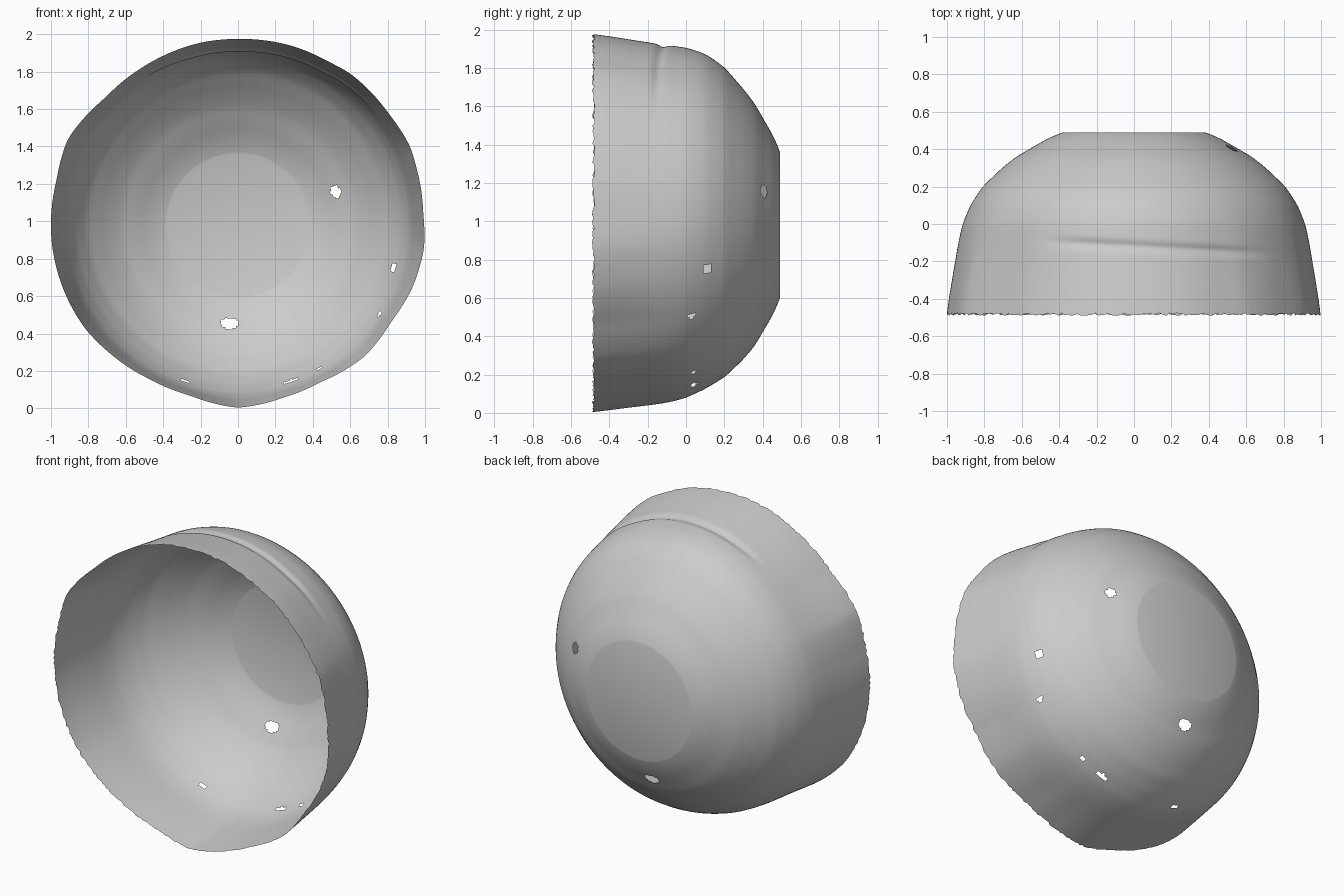
import bpy, bmesh, math, random
from mathutils import Vector

if "Cube" in bpy.data.objects:
    bpy.data.objects.remove(bpy.data.objects["Cube"])

random.seed(4)
CZ = 0.98      # height of the bowl axis (axis runs along y)
N = 360        # segments around
M = 110        # rings from rim to flat base

# wall profile: (y, radius), rim to base
PROFILE = [(-0.48, 0.99), (-0.4, 0.98), (-0.3, 0.965), (-0.2, 0.95), (-0.1, 0.935),
           (0.0, 0.915), (0.1, 0.875), (0.2, 0.81), (0.3, 0.705), (0.36, 0.63),
           (0.4, 0.56), (0.45, 0.475), (0.48, 0.41), (0.49, 0.38)]

# irregular rim outline: (x, z)
RIM = [(0.99, 1.04), (0.95, 1.30), (0.92, 1.40), (0.81, 1.57), (0.6, 1.79), (0.49, 1.85),
       (0.28, 1.94), (0, 1.975), (-0.2, 1.955), (-0.5, 1.83), (-0.71, 1.66), (-0.91, 1.44),
       (-0.97, 1.22), (-1, 1.01), (-0.995, 0.88), (-0.935, 0.64), (-0.82, 0.43),
       (-0.68, 0.29), (-0.47, 0.155), (-0.26, 0.07), (0, 0.003), (0.25, 0.06),
       (0.44, 0.14), (0.68, 0.28), (0.82, 0.465), (0.93, 0.64), (0.995, 0.86)]

# holes in the wall: (x, z, y, half size around, half size along)
HOLES = [(0.53, 1.16, 0.42, 0.042, 0.034), (-0.045, 0.45, 0.425, 0.05, 0.034),
         (0.285, 0.14, 0.04, 0.035, 0.016), (-0.28, 0.14, 0.04, 0.024, 0.013),
         (0.44, 0.21, 0.04, 0.016, 0.012), (0.825, 0.75, 0.11, 0.026, 0.022),
         (0.75, 0.51, 0.03, 0.014, 0.018)]


def smooth(t):
    t = max(0.0, min(1.0, t))
    return t * t * (3 - 2 * t)


def interp(table, x):
    for (a, u), (b, v) in zip(table, table[1:]):
        if x <= b:
            return u + (v - u) * (x - a) / (b - a)
    return table[-1][1]


rim = sorted((math.atan2(z - CZ, x) % (2 * math.pi), math.hypot(x, z - CZ)) for x, z in RIM)
rim = [(rim[-1][0] - 2 * math.pi, rim[-1][1])] + rim + [(rim[0][0] + 2 * math.pi, rim[0][1])]
rim_r = [interp(rim, 2 * math.pi * i / N) for i in range(N)]
for _ in range(4):     # soften the outline corners
    rim_r = [(rim_r[i - 1] + 2 * rim_r[i] + rim_r[(i + 1) % N]) / 4 for i in range(N)]

# evenly spaced rings along the profile
length = [0.0]
for (a, u), (b, v) in zip(PROFILE, PROFILE[1:]):
    length.append(length[-1] + math.hypot(b - a, v - u))
rings = []
for j in range(M + 1):
    s = length[-1] * j / M
    rings.append([interp([(l, p[k]) for l, p in zip(length, PROFILE)], s) for k in (0, 1)])
for _ in range(10):
    rings = [rings[0]] + [[(rings[j - 1][k] + 2 * rings[j][k] + rings[j + 1][k]) / 4 for k in (0, 1)]
                          for j in range(1, M)] + [rings[-1]]


def wall_point(y, r, i):
    a = 2 * math.pi * i / N
    w = smooth((0.2 - y) / 0.68)
    r *= 1 + (rim_r[i] / 0.99 - 1) * w
    # shallow groove over the top
    gy = -0.12 - 0.05 * math.cos(a)
    fade = smooth((a - 0.6) / 0.5) * smooth((2.2 - a) / 0.4)
    r -= 0.014 * fade * math.exp(-((y - gy) / 0.025) ** 2)
    lift = 0.018 * math.exp(-((y - 0.12) / 0.16) ** 2)
    return Vector((r * math.cos(a), y, CZ + lift + r * math.sin(a)))


# bowl wall
bm = bmesh.new()
grid = [[bm.verts.new(wall_point(y, r, i)) for i in range(N)] for y, r in rings]
for v in grid[0]:      # ragged rim edge
    v.co.y += random.uniform(-0.01, 0.004)
for lo, hi in zip(grid, grid[1:]):
    for i in range(N):
        k = (i + 1) % N
        bm.faces.new((lo[i], hi[i], hi[k], lo[k]))

# flat base
bm.faces.new(grid[-1])


# punch the small holes
def in_hole(c):
    for x, z, y, a, b in HOLES:
        d = c - Vector((x, y, z))
        n = Vector((x, 0, z - CZ)).normalized()
        around = d.dot(Vector((-n.z, 0, n.x)))
        if d.length < 0.12 and (around / a) ** 2 + ((d.y ** 2 + d.dot(n) ** 2) / b ** 2 if y > 0.3
                                                   else (d.y / b) ** 2) < 1:
            return True
    return False


bad = [f for f in bm.faces if len(f.verts) == 4 and in_hole(f.calc_center_median())]
bmesh.ops.delete(bm, geom=bad, context='FACES')
bmesh.ops.recalc_face_normals(bm, faces=bm.faces)

mesh = bpy.data.meshes.new("bowl_shell")
bm.to_mesh(mesh)
bm.free()
bowl = bpy.data.objects.new("bowl_shell", mesh)
bpy.context.collection.objects.link(bowl)
bpy.context.view_layer.objects.active = bowl
bowl.select_set(True)
bpy.ops.object.shade_smooth_by_angle(angle=math.radians(30))
